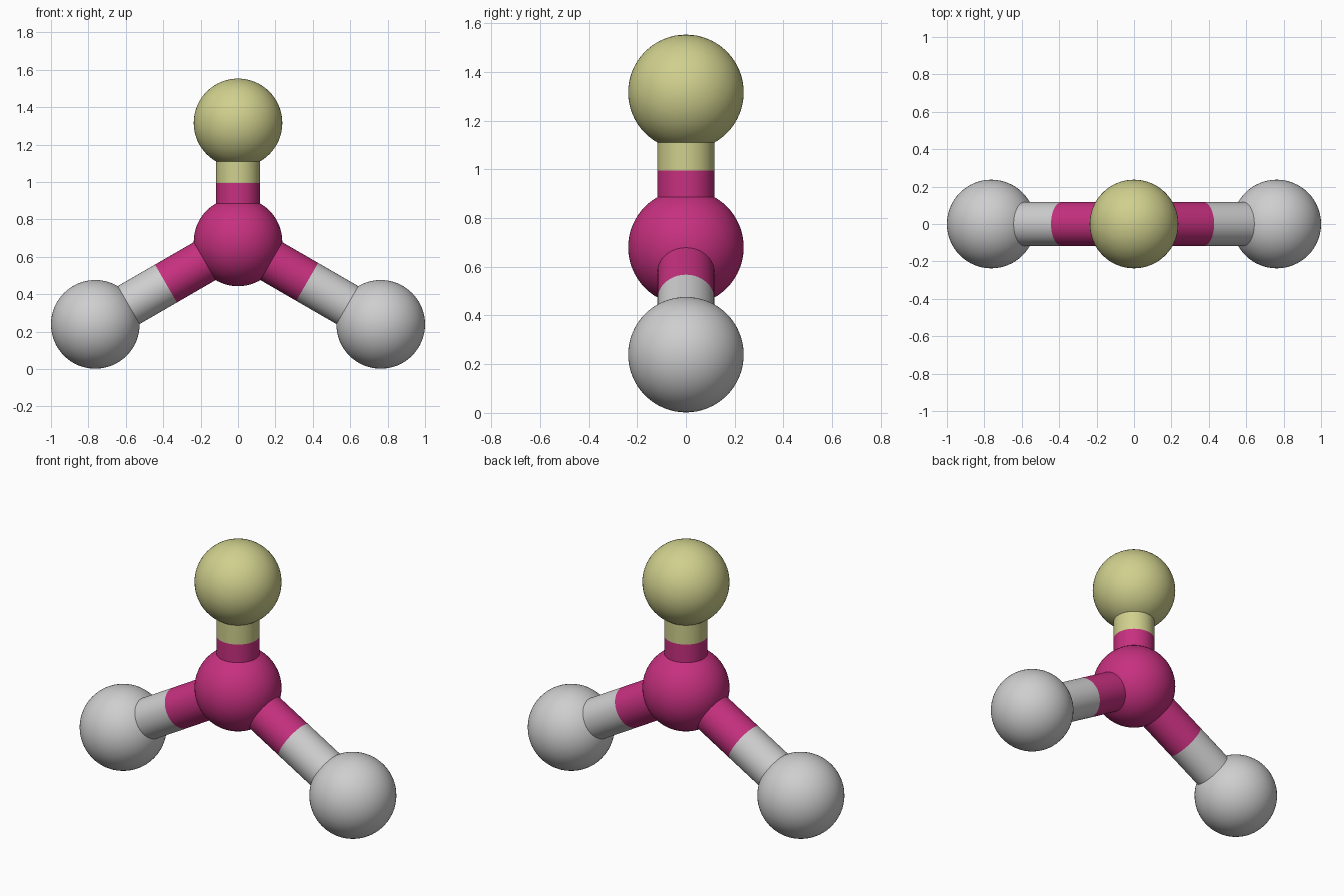
import bpy, bmesh
from mathutils import Vector

if "Cube" in bpy.data.objects:
    bpy.data.objects.remove(bpy.data.objects["Cube"])

ATOM_R, BOND_R = 0.237, 0.117


def material(name, rgb):
    m = bpy.data.materials.new(name)
    m.diffuse_color = (*rgb, 1)
    m.use_nodes = True
    m.node_tree.nodes["Principled BSDF"].inputs["Base Color"].default_value = m.diffuse_color
    return m


pink = material("magenta", (0.57, 0.030, 0.215))
yellow = material("pale_yellow", (0.63, 0.63, 0.27))
grey = material("light_grey", (0.62, 0.62, 0.62))


def add_object(name, bm, mats, location):
    mesh = bpy.data.meshes.new(name)
    bm.to_mesh(mesh)
    bm.free()
    obj = bpy.data.objects.new(name, mesh)
    obj.location = location
    for m in mats:
        mesh.materials.append(m)
    bpy.context.collection.objects.link(obj)
    return obj


def atom(name, centre, mat):
    bm = bmesh.new()
    bmesh.ops.create_uvsphere(bm, u_segments=64, v_segments=32, radius=ATOM_R)
    for f in bm.faces:
        f.smooth = True
    add_object(name, bm, [mat], centre)


def bond(name, start, end, mats, split):
    """Rod between two atoms, cut into two colours at the split fraction."""
    axis = end - start
    length = axis.length
    bm = bmesh.new()
    bmesh.ops.create_cone(bm, segments=64, radius1=BOND_R, radius2=BOND_R,
                          depth=length, cap_ends=True)
    cut = (split - 0.5) * length
    bmesh.ops.bisect_plane(bm, geom=bm.verts[:] + bm.edges[:] + bm.faces[:],
                           plane_co=(0, 0, cut), plane_no=(0, 0, 1))
    for f in bm.faces:
        f.material_index = int(f.calc_center_median().z > cut)
        f.smooth = len(f.verts) == 4
    obj = add_object(name, bm, mats, (start + end) / 2)
    obj.rotation_mode = 'QUATERNION'
    obj.rotation_quaternion = axis.to_track_quat('Z', 'Y')


# Central atom
centre = Vector((0, 0, 0.68))
atom("central_atom", centre, pink)

# Three outer atoms with their two-colour bonds
for name, pos, mat, split in (
        ("top", (0, 0, 1.316), yellow, 0.495),
        ("left", (-0.763, 0, 0.239), grey, 0.505),
        ("right", (0.763, 0, 0.239), grey, 0.485)):
    pos = Vector(pos)
    atom(name + "_atom", pos, mat)
    bond(name + "_bond", centre, pos, [pink, mat], split)
